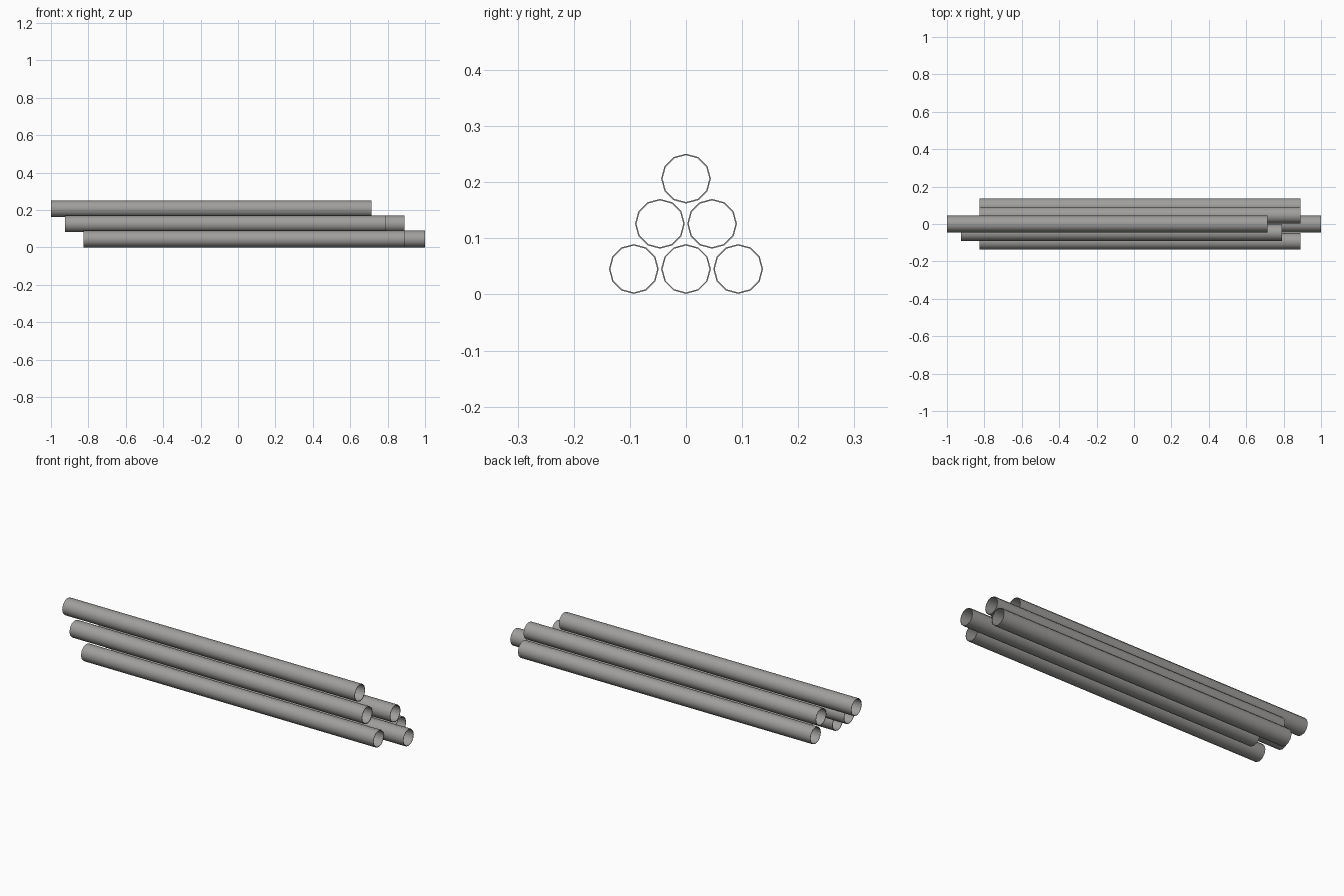
import bpy, bmesh, math

if "Cube" in bpy.data.objects:
    bpy.data.objects.remove(bpy.data.objects["Cube"])

R, WALL, SIDES = 0.0443, 0.0025, 12
LENGTH, PITCH = 1.715, 0.093
ROW = PITCH * math.sqrt(3) / 2

steel = bpy.data.materials.new("grey steel")
steel.diffuse_color = (0.35, 0.345, 0.335, 1)
steel.use_nodes = True
steel.node_tree.nodes["Principled BSDF"].inputs["Base Color"].default_value = steel.diffuse_color


def pipe(name, x0, y, z):
    """Hollow open-ended tube along x, starting at x0."""
    bm = bmesh.new()
    rings = []
    for r, x in ((R, 0), (R, LENGTH), (R - WALL, LENGTH), (R - WALL, 0)):
        rings.append([bm.verts.new((x, r * math.sin(2 * math.pi * i / SIDES),
                                    r * math.cos(2 * math.pi * i / SIDES)))
                      for i in range(SIDES)])
    # outer wall, end rim, inner wall, start rim
    for k in range(4):
        a, b = rings[k], rings[(k + 1) % 4]
        for i in range(SIDES):
            j = (i + 1) % SIDES
            bm.faces.new((a[i], a[j], b[j], b[i]))
    bmesh.ops.recalc_face_normals(bm, faces=bm.faces)
    mesh = bpy.data.meshes.new(name)
    bm.to_mesh(mesh)
    bm.free()
    mesh.materials.append(steel)
    obj = bpy.data.objects.new(name, mesh)
    obj.location = (x0, y, z)
    bpy.context.collection.objects.link(obj)
    obj.select_set(True)
    bpy.context.view_layer.objects.active = obj


# Stacked rows, each listing start positions from front (-y) to back
rows = {"bottom_pipe": (-0.825, -0.715, -0.825),
        "middle_pipe": (-0.925, -0.825),
        "top_pipe": (-1.0,)}
for level, (name, starts) in enumerate(rows.items()):
    for i, x0 in enumerate(starts):
        pipe(f"{name}_{i + 1}", x0, (i - (len(starts) - 1) / 2) * PITCH,
             R + 0.001 + level * ROW)

bpy.ops.object.shade_smooth_by_angle(angle=math.radians(40))
